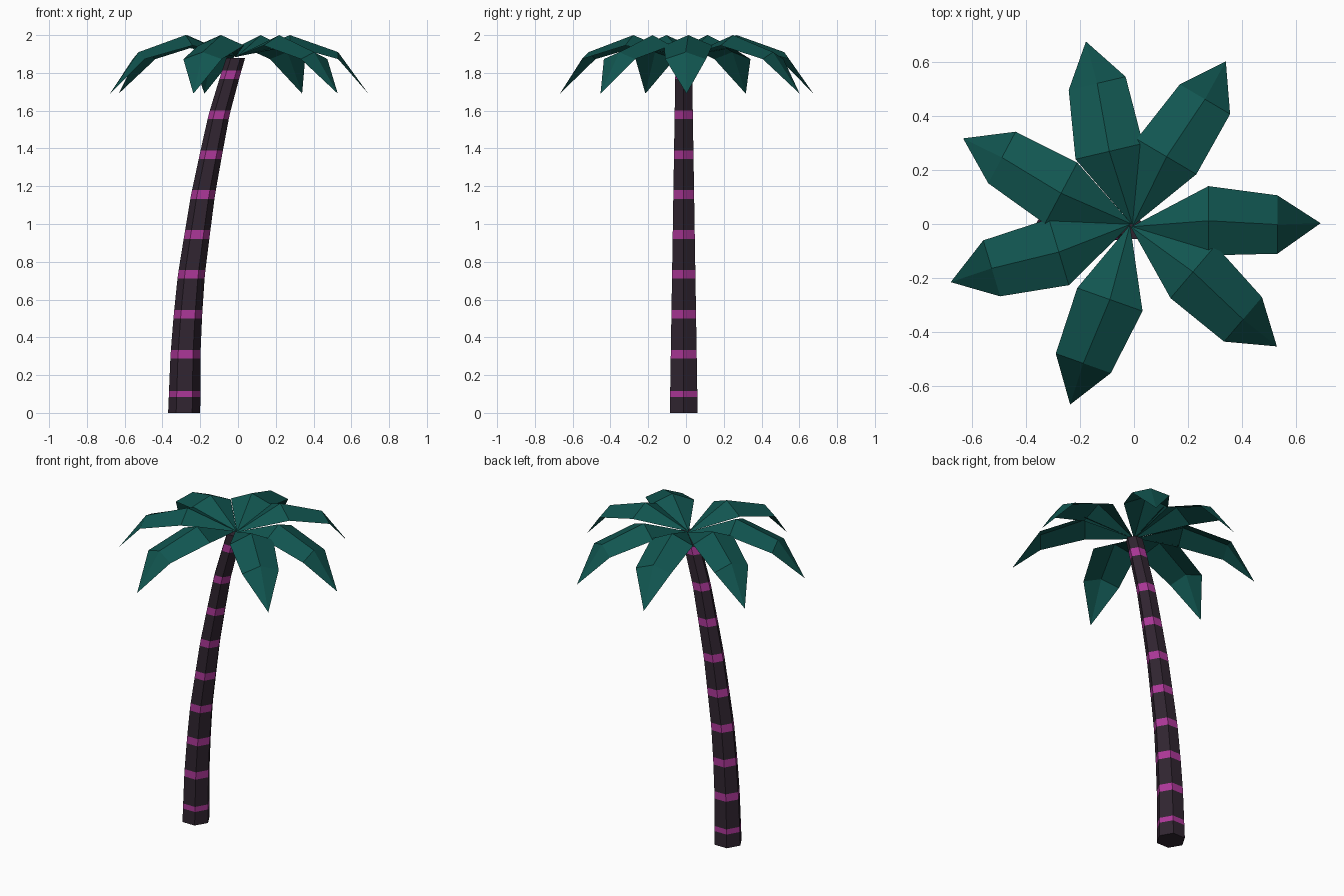
import bpy, bmesh, math
from mathutils import Matrix

if "Cube" in bpy.data.objects:
    bpy.data.objects.remove(bpy.data.objects["Cube"])


def material(name, rgb):
    m = bpy.data.materials.new(name)
    m.diffuse_color = (*rgb, 1)
    m.use_nodes = True
    m.node_tree.nodes["Principled BSDF"].inputs["Base Color"].default_value = m.diffuse_color
    return m


bark = material("dark bark", (0.030, 0.018, 0.030))
stripe = material("magenta stripe", (0.41, 0.038, 0.31))
leaf = material("teal leaf", (0.0056, 0.092, 0.081))


def add_object(name, bm, mats):
    mesh = bpy.data.meshes.new(name)
    bm.to_mesh(mesh)
    bm.free()
    for m in mats:
        mesh.materials.append(m)
    obj = bpy.data.objects.new(name, mesh)
    bpy.context.collection.objects.link(obj)
    return obj


# Trunk centre line: (height, x), bending towards the crown
PATH = [(0, -0.285), (0.31, -0.278), (0.52, -0.265), (0.73, -0.247), (0.94, -0.217),
        (1.15, -0.186), (1.36, -0.145), (1.58, -0.10), (1.79, -0.040), (1.88, -0.012)]


def centre_x(z):
    for (z0, x0), (z1, x1) in zip(PATH, PATH[1:]):
        if z <= z1:
            return x0 + (x1 - x0) * (z - z0) / (z1 - z0)
    return PATH[-1][1]


# Hexagonal trunk, with a ring of vertices at both edges of every stripe
heights = [0, 0.085, 0.117]
for i in range(1, 9):
    mid = 0.1 + 0.2112 * i
    heights += [mid - 0.023, mid + 0.023]
heights.append(1.88)

bm = bmesh.new()
rings = []
for z in heights:
    r = 0.085 - 0.035 * z / 1.88
    rings.append([bm.verts.new((centre_x(z) + r * math.cos(k * math.pi / 3),
                                -0.012 + r * math.sin(k * math.pi / 3), z))
                  for k in range(6)])
for level, (a, b) in enumerate(zip(rings, rings[1:])):
    for k in range(6):
        n = (k + 1) % 6
        f = bm.faces.new((a[k], a[n], b[n], b[k]))
        f.material_index = level % 2      # every second section is a stripe
bm.faces.new(rings[0][::-1])
bm.faces.new(rings[-1])
add_object("trunk", bm, [bark, stripe])


# Palm frond: folded along a ridge, rising from the crown then drooping
def frond(name, degrees):
    bm = bmesh.new()
    base = bm.verts.new((0, -0.005, 1.885))
    rows = []
    for r, half, shift, ridge_z, edge_z in [(0.285, 0.128, 0.017, 2.0, 1.945),
                                            (0.540, 0.108, 0.003, 1.91, 1.873)]:
        rows.append([bm.verts.new((r, shift - half, edge_z)),
                     bm.verts.new((r, shift, ridge_z)),
                     bm.verts.new((r, shift + half, edge_z))])
    tip = bm.verts.new((0.70, 0.008, 1.69))
    a, b = rows
    for s in (0, 1):
        bm.faces.new((base, a[s], a[s + 1]))
        bm.faces.new((a[s], b[s], b[s + 1], a[s + 1]))
        bm.faces.new((b[s], tip, b[s + 1]))
    bm.transform(Matrix.Translation((-0.01, -0.005, 0))
                 @ Matrix.Rotation(math.radians(degrees), 4, 'Z'))
    add_object(name, bm, [leaf])


for i, angle in enumerate((0, 59.4, 103.2, 152, 196.8, 250.5, 319.6)):
    frond(f"frond_{i + 1}", angle)
